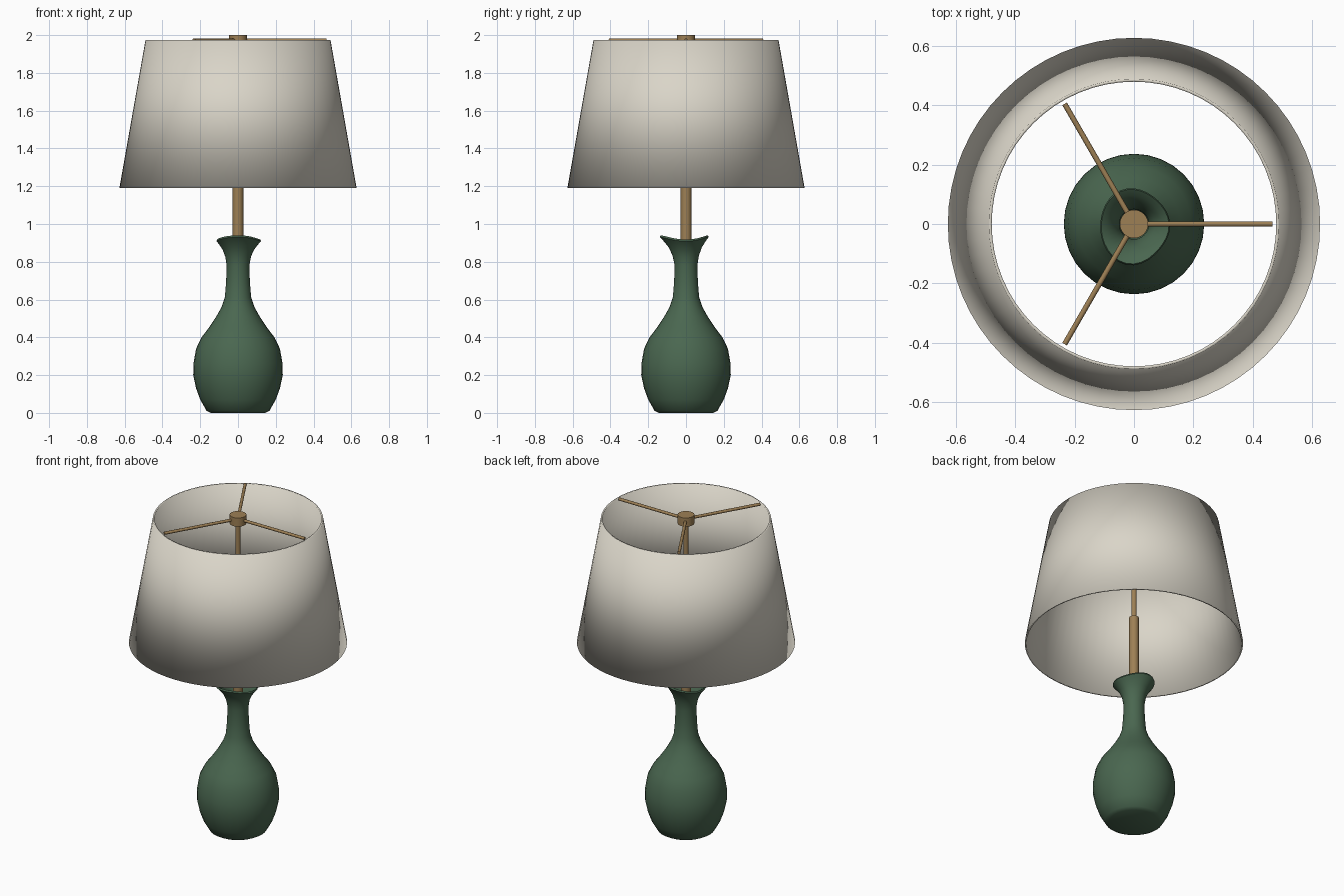
import bpy, bmesh, math
from mathutils import Matrix, Vector

if "Cube" in bpy.data.objects:
    bpy.data.objects.remove(bpy.data.objects["Cube"], do_unlink=True)


def material(name, rgb):
    mat = bpy.data.materials.new(name)
    mat.use_nodes = True
    mat.diffuse_color = (*rgb, 1)
    mat.node_tree.nodes["Principled BSDF"].inputs["Base Color"].default_value = (*rgb, 1)
    return mat


LINEN = material("cream linen", (0.70, 0.665, 0.58))
GLAZE = material("green glaze", (0.068, 0.135, 0.08))
BRASS = material("brass", (0.34, 0.215, 0.09))


def finish(name, bm, mat, sharp_angle=None):
    bmesh.ops.recalc_face_normals(bm, faces=bm.faces)
    mesh = bpy.data.meshes.new(name)
    bm.to_mesh(mesh)
    bm.free()
    mesh.materials.append(mat)
    obj = bpy.data.objects.new(name, mesh)
    bpy.context.collection.objects.link(obj)
    bpy.ops.object.select_all(action="DESELECT")
    obj.select_set(True)
    bpy.context.view_layer.objects.active = obj
    if sharp_angle is None:
        bpy.ops.object.shade_smooth()
    else:
        bpy.ops.object.shade_smooth_by_angle(angle=math.radians(sharp_angle))
    return obj


def lathe(name, profile, sides, mat, closed=False, warp=None, sharp_angle=None):
    """Turn (radius, height) points around the z axis."""
    bm = bmesh.new()
    rings = []
    for r, z in profile:
        ring = []
        for i in range(sides):
            a = 2 * math.pi * i / sides
            rr, zz = warp(r, z, a) if warp else (r, z)
            ring.append(bm.verts.new((rr * math.cos(a), rr * math.sin(a), zz)))
        rings.append(ring)
    pairs = list(zip(rings, rings[1:]))
    if closed:
        pairs.append((rings[-1], rings[0]))
    for low, high in pairs:
        for i in range(sides):
            j = (i + 1) % sides
            bm.faces.new((low[i], low[j], high[j], high[i]))
    if not closed:
        bm.faces.new(rings[0])
        bm.faces.new(rings[-1])
    return finish(name, bm, mat, sharp_angle)


def rod(name, start, end, radius, sides=24):
    start, end = Vector(start), Vector(end)
    axis = end - start
    place = Matrix.Translation((start + end) / 2) @ axis.to_track_quat("Z", "Y").to_matrix().to_4x4()
    bm = bmesh.new()
    bmesh.ops.create_cone(bm, cap_ends=True, segments=sides, radius1=radius,
                          radius2=radius, depth=axis.length, matrix=place)
    return finish(name, bm, BRASS, 40)


# Vase: the mouth flares into a wavy rim with a pouring lip at the front
def mouth(r, z, a):
    t = max(0.0, min(1.0, (z - 0.8) / 0.12))
    lip = max(0.0, -math.sin(a)) ** 4
    r *= 1 + t * (0.2 * lip + 0.04 * math.cos(3 * a + 0.5))
    z += t * 0.011 * (-math.cos(2 * a))
    return r, z


lathe("vase", [
    (0.145, 0), (0.167, 0.012), (0.2, 0.07), (0.222, 0.13), (0.237, 0.2),
    (0.236, 0.26), (0.222, 0.34), (0.193, 0.4), (0.155, 0.45), (0.115, 0.51),
    (0.087, 0.56), (0.07, 0.61), (0.063, 0.69), (0.06, 0.78), (0.068, 0.83),
    (0.083, 0.87), (0.106, 0.905), (0.118, 0.92), (0.114, 0.929),
    (0.095, 0.915), (0.068, 0.88), (0.05, 0.82), (0.047, 0.65),
], 32, GLAZE, warp=mouth, sharp_angle=50)

# Stem in two diameters, with the hub on top
rod("lower_stem", (0, 0, 0.64), (0, 0, 1.36), 0.028)
rod("upper_stem", (0, 0, 1.35), (0, 0, 1.96), 0.015)
rod("hub", (0, 0, 1.945), (0, 0, 2), 0.048, 32)

# Three arms that carry the shade
for i in range(3):
    a = i * math.tau / 3
    rod(f"shade_arm_{i + 1}", (0, 0, 1.973),
        (0.468 * math.cos(a), 0.468 * math.sin(a), 1.973), 0.009, 12)

# Shade: thin tapered shell, smooth across the rims
lathe("lamp_shade", [(0.628, 1.19), (0.49, 1.973), (0.48, 1.973), (0.618, 1.19)],
      64, LINEN, closed=True)
